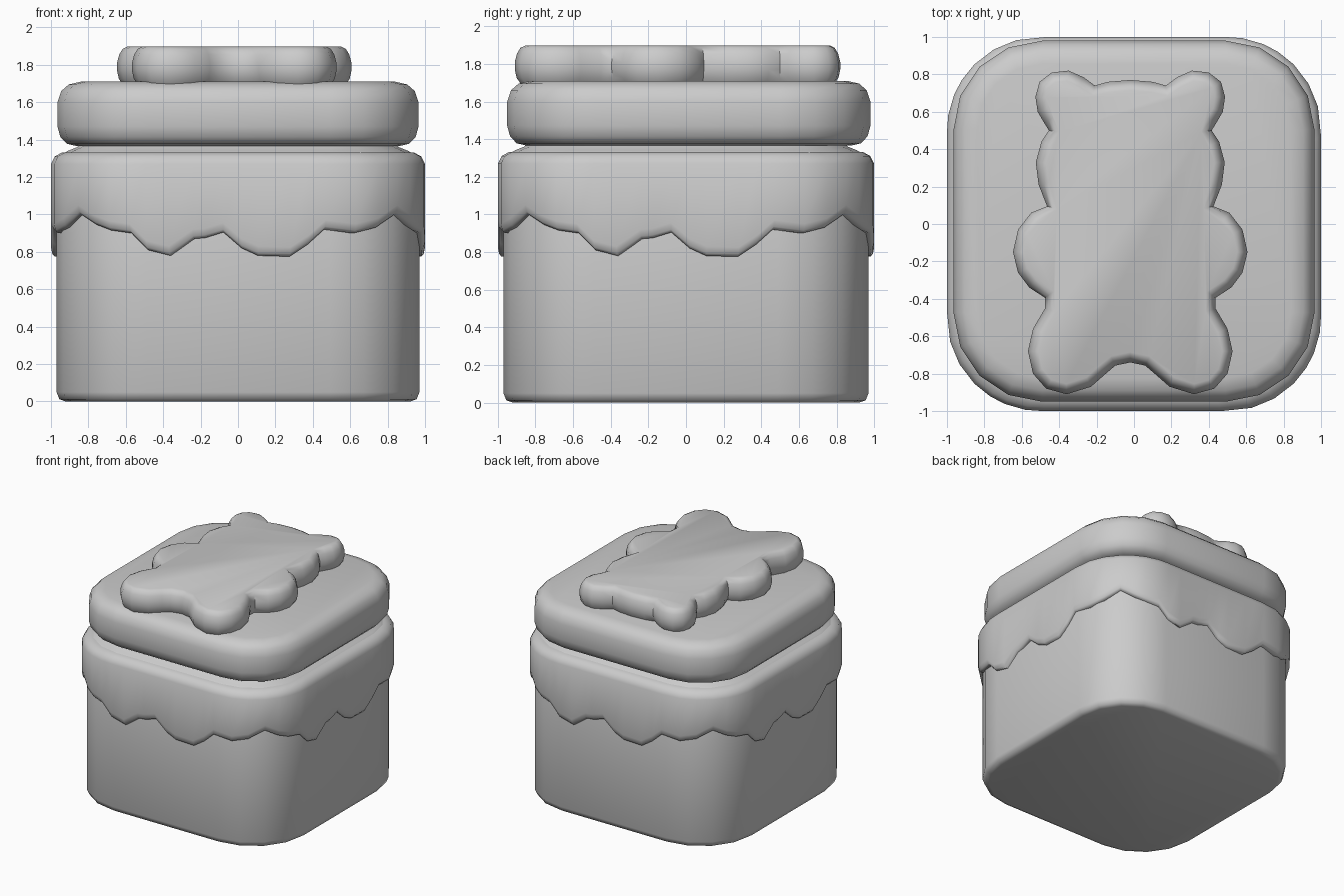
import bpy, bmesh, math
from mathutils import Vector

if "Cube" in bpy.data.objects:
    bpy.data.objects.remove(bpy.data.objects["Cube"])


def loft(name, rings, caps=True, angle=50):
    """Skin a stack of equal-length closed rings, bottom to top."""
    bm = bmesh.new()
    loops = [[bm.verts.new(p) for p in ring] for ring in rings]
    n = len(loops[0])
    for a, b in zip(loops, loops[1:]):
        for i in range(n):
            j = (i + 1) % n
            bm.faces.new((a[i], a[j], b[j], b[i]))
    if caps:
        bm.faces.new(loops[0][::-1])
        bm.faces.new(loops[-1])
    bmesh.ops.recalc_face_normals(bm, faces=bm.faces)
    me = bpy.data.meshes.new(name)
    bm.to_mesh(me)
    bm.free()
    ob = bpy.data.objects.new(name, me)
    bpy.context.collection.objects.link(ob)
    bpy.ops.object.select_all(action='DESELECT')
    ob.select_set(True)
    bpy.context.view_layer.objects.active = ob
    bpy.ops.object.shade_smooth_by_angle(angle=math.radians(angle))
    return ob


def rounded_square(h, z, cy=0.0, c=0.49, seg=4):
    """Square of half width h whose corner arcs are centred at +-c."""
    pts = []
    for q in range(4):
        mid = math.radians(45 + 90 * q)
        cx0, cy0 = math.copysign(c, math.cos(mid)), math.copysign(c, math.sin(mid))
        for k in range(seg + 1):
            a = math.radians(90 * (q + k / seg))
            pts.append((cx0 + (h - c) * math.cos(a), cy + cy0 + (h - c) * math.sin(a), z))
    return pts


# Jar body with a shoulder and neck
body = [(0.92, 0), (0.955, 0.012), (0.97, 0.05), (0.97, 1.27), (0.95, 1.315),
        (0.91, 1.34), (0.86, 1.36), (0.84, 1.38)]
loft("jar_body", [rounded_square(h, z) for h, z in body])

# Puffy lid
lid = [(0.86, 1.365), (0.915, 1.378), (0.95, 1.415), (0.965, 1.47), (0.965, 1.60),
       (0.945, 1.66), (0.905, 1.695), (0.84, 1.71)]
loft("lid", [rounded_square(h, z, 0.015) for h, z in lid])

# Dripping icing collar: one wavy edge repeated on the four sides
drip = [(-0.854, 1.0), (-0.77, 0.945), (-0.69, 0.915), (-0.58, 0.90), (-0.49, 0.81),
        (-0.37, 0.78), (-0.24, 0.87), (-0.18, 0.875), (-0.08, 0.905), (0.02, 0.82),
        (0.11, 0.78), (0.28, 0.775), (0.38, 0.84), (0.47, 0.92), (0.63, 0.90), (0.75, 0.93)]
edge = []
for q in range(4):
    ca, sa = round(math.cos(q * math.pi / 2)), round(math.sin(q * math.pi / 2))
    for x, z in drip:
        y = -0.5 - math.sqrt(0.25 - max(abs(x) - 0.5, 0) ** 2)
        edge.append((ca * x - sa * y, sa * x + ca * y, z))
collar = [(0.955, 0.0), (0.98, 0.0), (0.993, 0.015), (1.0, 0.05)]
rings = [[(x * s, y * s, z + d) for x, y, z in edge] for s, d in collar]
for s, z in [(1.0, 1.27), (0.98, 1.31), (0.94, 1.332), (0.88, 1.332)]:
    rings.append([(x * s, y * s, z) for x, y, _ in edge])
loft("icing_collar", rings, caps=False)

# Bear-shaped cookie on the lid: right half of the outline, mirrored
half = [(0, 0.77), (0.12, 0.76), (0.19, 0.74), (0.25, 0.785), (0.33, 0.82), (0.42, 0.81),
        (0.485, 0.76), (0.507, 0.68), (0.495, 0.60), (0.46, 0.54), (0.435, 0.50),
        (0.475, 0.44), (0.505, 0.33), (0.49, 0.21), (0.445, 0.095), (0.53, 0.06),
        (0.60, -0.03), (0.627, -0.15), (0.60, -0.26), (0.54, -0.34), (0.455, -0.395),
        (0.455, -0.45), (0.52, -0.56), (0.547, -0.68), (0.52, -0.80), (0.45, -0.88),
        (0.34, -0.91), (0.21, -0.87), (0.13, -0.80), (0.08, -0.757), (0, -0.74)]
outline = [Vector(p) for p in half] + [Vector((-x, y)) for x, y in half[-2:0:-1]]


def inset(d, z):
    """Outline moved inwards by d (points run clockwise)."""
    out = []
    for i, p in enumerate(outline):
        t = (outline[(i + 1) % len(outline)] - outline[i - 1]).normalized()
        out.append((p.x + t.y * d - 0.02, p.y - t.x * d, z))
    return out


bear = [(0.035, 1.69), (0.01, 1.725), (0, 1.77), (0, 1.81), (0.012, 1.855),
        (0.03, 1.885), (0.055, 1.897)]
loft("bear_cookie", [inset(d, z) for d, z in bear])
